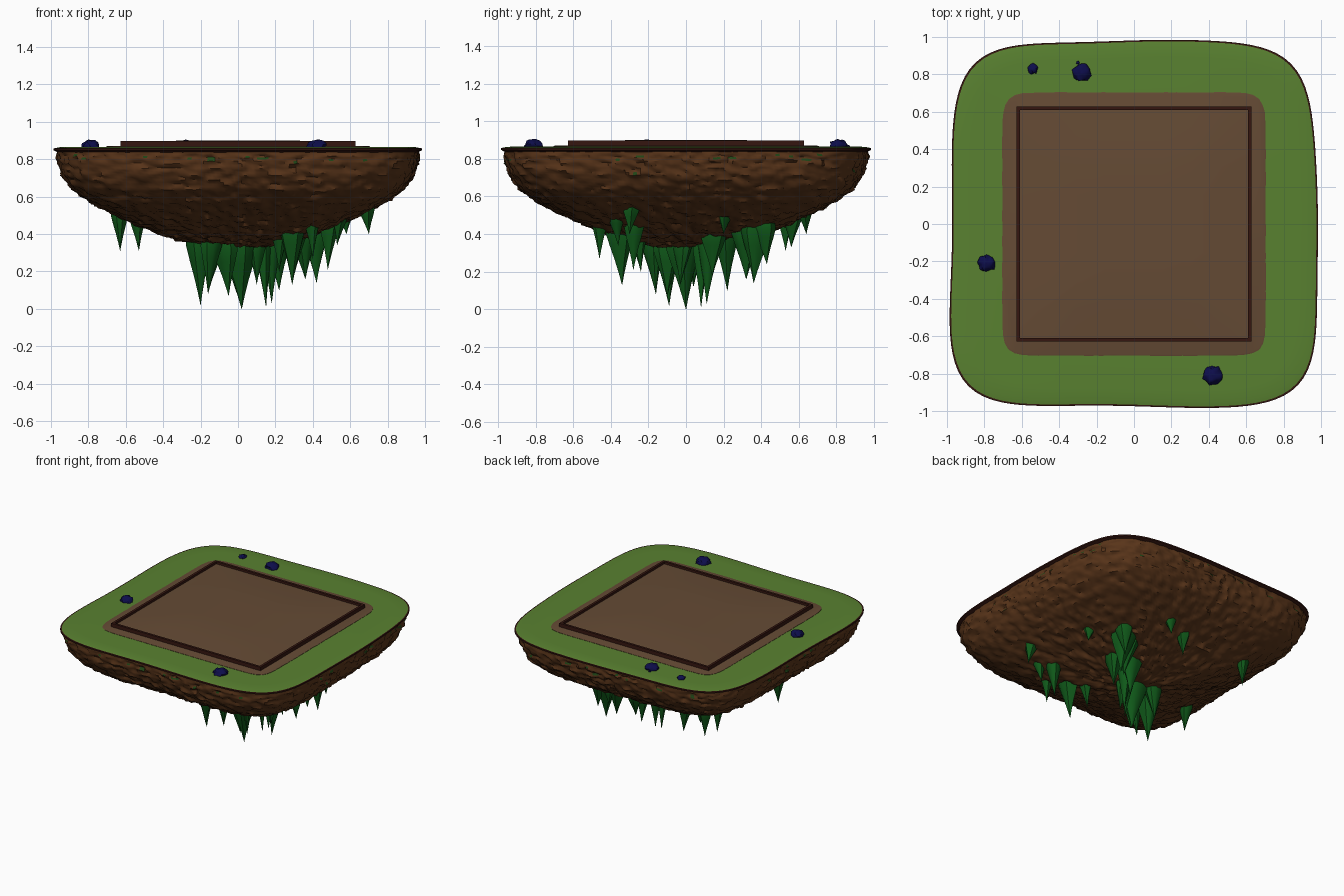
import bpy, bmesh, math, random
from mathutils import Vector, noise

if "Cube" in bpy.data.objects:
    bpy.data.objects.remove(bpy.data.objects["Cube"])

random.seed(4)


def mat(name, c):
    m = bpy.data.materials.new(name)
    m.diffuse_color = (*c, 1)
    m.use_nodes = True
    m.node_tree.nodes["Principled BSDF"].inputs["Base Color"].default_value = m.diffuse_color
    return m


GRASS = mat("grass", (0.10, 0.22, 0.03))
DIRT = mat("dirt", (0.13, 0.07, 0.035))
FRAME = mat("frame", (0.035, 0.008, 0.005))
BROWN = mat("brown_rock", (0.10, 0.035, 0.01))
MOSS = mat("mossy_rock", (0.015, 0.06, 0.008))
SPIKE = mat("green_spike", (0.005, 0.10, 0.01))
BLUE = mat("blue_stone", (0.004, 0.004, 0.07))


def finish(bm, name, mats, smooth=True):
    bmesh.ops.recalc_face_normals(bm, faces=bm.faces)
    me = bpy.data.meshes.new(name)
    bm.to_mesh(me)
    bm.free()
    for m in mats:
        me.materials.append(m)
    ob = bpy.data.objects.new(name, me)
    bpy.context.collection.objects.link(ob)
    if smooth:
        bpy.context.view_layer.objects.active = ob
        ob.select_set(True)
        bpy.ops.object.shade_smooth_by_angle(angle=math.radians(40))
        ob.select_set(False)
    return ob


def loft(bm, rings, cap_first=True, cap_last=True):
    rows = [[bm.verts.new(p) for p in r] for r in rings]
    n = len(rows[0])
    for a, b in zip(rows, rows[1:]):
        for i in range(n):
            bm.faces.new((a[i], a[(i + 1) % n], b[(i + 1) % n], b[i]))
    if cap_first:
        bm.faces.new(rows[0])
    if cap_last:
        bm.faces.new(rows[-1])


def outline(t, p=5.5, half=0.975):
    c, s = math.cos(t), math.sin(t)
    r = half / (abs(c) ** p + abs(s) ** p) ** (1 / p)
    return r * c, r * s


def island(t):
    x, y = outline(t)
    k = 1 + 0.007 * math.sin(5 * t + 1)
    return x * k * (1 - 0.022 * y), y * k


def interp(prof, t):
    f = t * (len(prof) - 1)
    i = min(int(f), len(prof) - 2)
    f -= i
    return [a + (b - a) * f for a, b in zip(prof[i], prof[i + 1])]


# Rocky underside: scaled outline following a bowl profile, broken up by noise
N, M = 300, 60
PROF = [(0.985, 0.845), (0.98, 0.79), (0.955, 0.715), (0.90, 0.64), (0.81, 0.575),
        (0.69, 0.515), (0.56, 0.455), (0.43, 0.405), (0.29, 0.365), (0.15, 0.34), (0.02, 0.33)]
rings = []
for j in range(M + 1):
    s, z = interp(PROF, j / M)
    ring = []
    for i in range(N):
        x, y = island(2 * math.pi * i / N)
        p = Vector((x * s, y * s, z))
        d = noise.noise(Vector((p.x * 20, p.y * 20, p.z * 34)))
        d += 0.5 * noise.noise(p * 47)
        d *= 0.02 * min(1, j / 3) * min(1, (M - j) / 6)
        out = Vector((x, y, 0)).normalized() * (0.3 + 0.7 * s) - Vector((0, 0, 1.2 - s))
        ring.append(p + out.normalized() * d)
    rings.append(ring)
bm = bmesh.new()
loft(bm, rings)
bm.normal_update()
for f in bm.faces:
    if f.normal.z < -0.45 and noise.noise(f.calc_center_median() * 25) > -0.25:
        f.material_index = 1
finish(bm, "rock_underside", [BROWN, MOSS])


def slab(name, fn, levels, m, n=160):
    b = bmesh.new()
    loft(b, [[(x * s, y * s, z) for x, y in (fn(2 * math.pi * i / n) for i in range(n))]
             for s, z in levels])
    return finish(b, name, [m])


# Thin earth lip, grass sheet and worn dirt patch
slab("earth_lip", island, [(0.97, 0.83), (1.003, 0.848), (1.003, 0.858), (0.98, 0.861)], FRAME)
slab("grass_top", island, [(0.99, 0.85), (0.995, 0.859), (0.97, 0.864), (0.90, 0.866)], GRASS)


def patch(t):
    x, y = outline(t, 14, 0.704)
    k = 1 + 0.005 * noise.noise(Vector((x * 14, y * 14, 0)))
    return x * k, y * k


slab("dirt_patch", patch, [(1.0, 0.855), (1.0, 0.868), (0.99, 0.87)], DIRT)

# Square planter frame
bm = bmesh.new()
sq = [(-1, -1), (1, -1), (1, 1), (-1, 1)]
loft(bm, [[(x * h, y * h, z) for x, y in sq] for h, z in
          ((0.61, 0.86), (0.628, 0.86), (0.628, 0.897), (0.61, 0.897), (0.61, 0.86))],
     False, False)
bmesh.ops.remove_doubles(bm, verts=bm.verts, dist=1e-5)
finish(bm, "planter_frame", [FRAME])

# Gently mounded soil filling the frame
bm = bmesh.new()
bmesh.ops.create_grid(bm, x_segments=8, y_segments=8, size=0.615)
for v in bm.verts:
    e = 1 - max(abs(v.co.x), abs(v.co.y)) / 0.615
    v.co.z = 0.880 + 0.02 * min(1, e * 2.2)
finish(bm, "soil", [DIRT])

# Hanging spikes: x, y, tip height, base height, radius
SPIKES = [(0.02, 0.0, 0.0, 0.37, 0.10), (-0.20, -0.09, 0.02, 0.38, 0.075),
          (-0.16, -0.16, 0.08, 0.37, 0.06), (-0.15, 0.04, 0.12, 0.36, 0.06),
          (0.15, 0.08, 0.01, 0.36, 0.05), (0.18, 0.11, 0.03, 0.38, 0.06),
          (-0.05, -0.10, 0.07, 0.35, 0.07), (0.10, -0.03, 0.13, 0.35, 0.05),
          (0.22, 0.22, 0.10, 0.43, 0.08), (0.29, -0.34, 0.13, 0.46, 0.075),
          (0.36, 0.32, 0.16, 0.44, 0.09), (0.42, 0.36, 0.14, 0.45, 0.08),
          (0.44, 0.43, 0.24, 0.46, 0.06), (0.30, 0.14, 0.18, 0.43, 0.07),
          (0.48, -0.28, 0.21, 0.48, 0.055), (0.53, -0.36, 0.34, 0.52, 0.045),
          (0.40, -0.46, 0.27, 0.52, 0.05), (0.70, -0.30, 0.40, 0.55, 0.045),
          (0.58, 0.20, 0.40, 0.52, 0.045), (-0.63, -0.21, 0.31, 0.52, 0.05),
          (-0.53, 0.53, 0.31, 0.52, 0.045), (0.03, 0.56, 0.33, 0.50, 0.05),
          (0.20, 0.64, 0.40, 0.52, 0.04), (0.22, -0.24, 0.20, 0.44, 0.05)]
for k, (x, y, tip, base, r) in enumerate(SPIKES):
    bm = bmesh.new()
    rings = []
    dx, dy = random.uniform(-.02, .02), random.uniform(-.02, .02)
    wob = [random.uniform(0.82, 1.12) for _ in range(10)]
    for t, w in ((0, 0.95), (0.12, 1.0), (0.35, 0.74), (0.6, 0.42), (0.82, 0.18), (1, 0.01)):
        rings.append([(x + dx * (1 - t) + r * w * wob[i] * math.cos(i * math.pi / 5),
                       y + dy * (1 - t) + r * w * wob[i] * math.sin(i * math.pi / 5),
                       base + (tip - base) * t) for i in range(10)])
    loft(bm, rings)
    finish(bm, f"hanging_spike_{k}", [SPIKE])

# Small stones on the grass, each a knot of lumps: x, y, radius
for k, (x, y, r) in enumerate([(-0.54, 0.83, 0.027), (-0.28, 0.81, 0.046), (-0.30, 0.862, 0.009),
                               (-0.79, -0.21, 0.046), (0.42, -0.81, 0.048)]):
    bm = bmesh.new()
    bmesh.ops.create_icosphere(bm, subdivisions=3, radius=1)
    for v in bm.verts:
        d = 1 + 0.3 * noise.noise(v.co * 1.8 + Vector((k * 7, 0, 0)))
        v.co = Vector((x, y, 0.868)) + Vector((v.co.x * r, v.co.y * r, v.co.z * r * 0.75)) * d
    finish(bm, f"stone_{k}", [BLUE])
